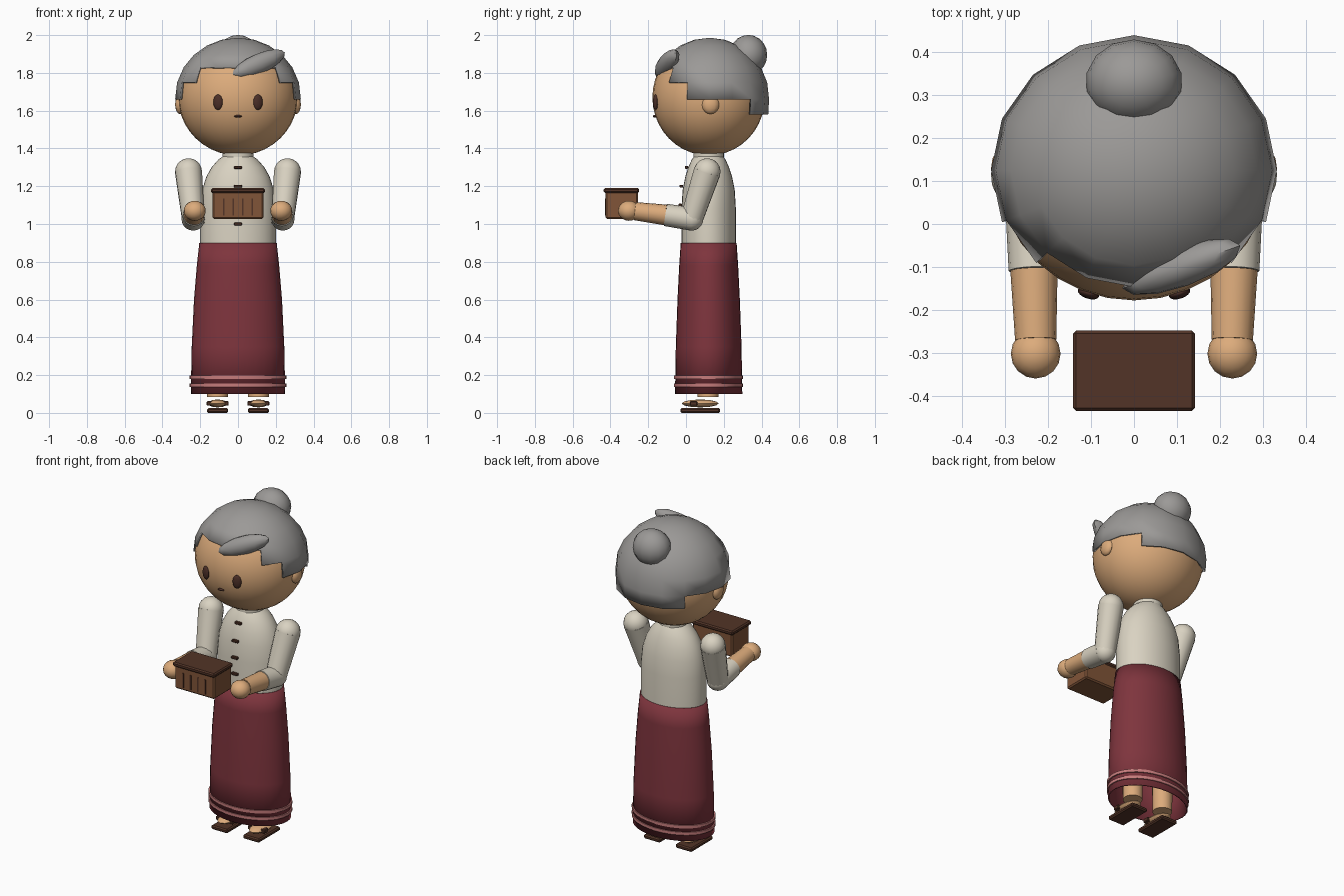
import bpy, bmesh, math
from mathutils import Vector, Matrix, Euler

if "Cube" in bpy.data.objects:
    bpy.data.objects.remove(bpy.data.objects["Cube"])

def material(name, rgb):
    m = bpy.data.materials.new(name)
    m.diffuse_color = (*rgb, 1)
    m.use_nodes = True
    m.node_tree.nodes["Principled BSDF"].inputs["Base Color"].default_value = m.diffuse_color
    return m

HAIR = material("grey hair", (0.33, 0.32, 0.31))
SKIN = material("skin", (0.72, 0.41, 0.2))
CLOTH = material("cream cloth", (0.7, 0.65, 0.54))
RED = material("deep red cloth", (0.21, 0.035, 0.047))
PINK = material("pink trim", (0.56, 0.2, 0.2))
WOOD = material("brown wood", (0.22, 0.09, 0.04))
DARK = material("dark brown wood", (0.085, 0.034, 0.02))
EYE = material("eye brown", (0.07, 0.028, 0.02))
CY = 0.12  # depth of the body axis

def finish(name, bm, mat):
    bmesh.ops.recalc_face_normals(bm, faces=bm.faces)
    me = bpy.data.meshes.new(name)
    bm.to_mesh(me)
    bm.free()
    me.materials.append(mat)
    ob = bpy.data.objects.new(name, me)
    bpy.context.collection.objects.link(ob)
    return ob

def ball(name, c, r, mat, rot=(0, 0, 0), seg=16, rings=10):
    bm = bmesh.new()
    bmesh.ops.create_uvsphere(bm, u_segments=seg, v_segments=rings, radius=1)
    m = Matrix.Translation(c) @ Euler([math.radians(a) for a in rot]).to_matrix().to_4x4() @ Matrix.Diagonal((*r, 1))
    bm.transform(m)
    return finish(name, bm, mat)

def limb(name, a, b, r1, r2, mat, seg=16):
    a, b = Vector(a), Vector(b)
    bm = bmesh.new()
    bmesh.ops.create_cone(bm, cap_ends=True, segments=seg, radius1=r1, radius2=r2, depth=(b - a).length)
    bm.transform(Matrix.Translation((a + b) / 2) @ (b - a).to_track_quat('Z', 'Y').to_matrix().to_4x4())
    return finish(name, bm, mat)

def box(name, c, size, mat, bevel=0):
    bm = bmesh.new()
    bmesh.ops.create_cube(bm, size=1)
    bm.transform(Matrix.Translation(c) @ Matrix.Diagonal((*size, 1)))
    if bevel:
        bmesh.ops.bevel(bm, geom=bm.edges[:], offset=bevel, segments=1, affect='EDGES')
    return finish(name, bm, mat)

def loft(name, rows, mat, caps=True, n=32, closed=False):
    """Elliptical rings; each row is (z, half width, half depth)."""
    bm = bmesh.new()
    rings = [[bm.verts.new((rx * math.cos(2 * math.pi * i / n), CY + ry * math.sin(2 * math.pi * i / n), z))
              for i in range(n)] for z, rx, ry in rows]
    pairs = list(zip(rings, rings[1:])) + ([(rings[-1], rings[0])] if closed else [])
    for lo, hi in pairs:
        for i in range(n):
            j = (i + 1) % n
            bm.faces.new((lo[i], lo[j], hi[j], hi[i]))
    if caps:
        bm.faces.new(rings[0][::-1])
        bm.faces.new(rings[-1])
    return finish(name, bm, mat)

# Skirt, open underneath, with two trim bands
skirt = loft("skirt", [(0.1, 0.25, 0.178), (0.35, 0.245, 0.174), (0.6, 0.233, 0.165),
                       (0.78, 0.218, 0.156), (0.9, 0.205, 0.148)], RED, caps=False)
sol = skirt.modifiers.new("thickness", 'SOLIDIFY')
sol.thickness = 0.008
sol.offset = -1
for k, z in enumerate((0.147, 0.189)):
    loft(f"skirt_band_{k + 1}", [(z - 0.009, 0.246, 0.174), (z - 0.009, 0.256, 0.183),
                                 (z + 0.009, 0.256, 0.183), (z + 0.009, 0.246, 0.174)], PINK, caps=False, closed=True)

# Blouse, collar and buttons
loft("blouse", [(0.89, 0.2, 0.144), (1.08, 0.2, 0.144), (1.18, 0.19, 0.138), (1.25, 0.168, 0.124),
                (1.3, 0.14, 0.108), (1.34, 0.105, 0.09), (1.36, 0.078, 0.076)], CLOTH)
loft("collar", [(1.345, 0.082, 0.08), (1.375, 0.082, 0.08)], CLOTH)
loft("neck", [(1.34, 0.065, 0.062), (1.42, 0.065, 0.062)], SKIN, n=16)
for k, (z, y) in enumerate(((1.3, 0.003), (1.2, -0.025), (1.1, -0.03), (1.0, -0.03))):
    box(f"button_{k + 1}", (0, y, z), (0.042, 0.018, 0.015), DARK, 0.003)

# Head and facial features
HC = Vector((0, CY, 1.67))
ball("head", HC, (0.316, 0.298, 0.307), SKIN, seg=32, rings=20)
ball("mouth", (0, -0.166, 1.57), (0.021, 0.009, 0.007), EYE, seg=12, rings=6)

# Hair cap with a stepped hairline: each sector stops at its own height
def hairline(deg):
    if 225 < deg < 315:
        return 1.83
    if 202.5 < deg < 337.5:
        return 1.75
    return 1.58 if 45 < deg < 135 else 1.66

N = 16
levels = [1.975, 1.945, 1.895, 1.83, 1.75, 1.66, 1.58]
bm = bmesh.new()
top = bm.verts.new((0, 0.125, 1.986))
rings = []
for z in levels:
    s = math.sqrt(max(0, 1 - ((z - 1.67) / 0.316) ** 2))
    if z < 1.67:
        s = max(s, 0.985)
    rings.append([bm.verts.new((0.333 * s * math.cos(2 * math.pi * i / N),
                                0.125 + 0.315 * s * math.sin(2 * math.pi * i / N), z)) for i in range(N)])
for i in range(N):
    j = (i + 1) % N
    bm.faces.new((top, rings[0][i], rings[0][j]))
    for k in range(len(levels) - 1):
        if levels[k + 1] >= hairline((i + 0.5) * 360 / N) - 0.001:
            bm.faces.new((rings[k][i], rings[k + 1][i], rings[k + 1][j], rings[k][j]))
bmesh.ops.delete(bm, geom=[v for v in bm.verts if not v.link_faces], context='VERTS')
cap = finish("hair_cap", bm, HAIR)
sol = cap.modifiers.new("thickness", 'SOLIDIFY')
sol.thickness = 0.012
sol.offset = -1

# Bun and swept forelock
ball("hair_bun", (0, 0.33, 1.895), (0.113, 0.1, 0.106), HAIR, seg=14, rings=10)
ball("forelock", (0.11, -0.1, 1.848), (0.158, 0.046, 0.053), HAIR, rot=(0, -22, 20), seg=12, rings=8)

# Tray box held in front: body, lid and slats
box("box_body", (0, -0.34, 1.1), (0.27, 0.17, 0.145), WOOD, 0.008)
box("box_lid", (0, -0.342, 1.177), (0.284, 0.187, 0.026), DARK, 0.007)
for k in range(4):
    box(f"box_slat_{k + 1}", (-0.075 + 0.05 * k, -0.425, 1.09), (0.009, 0.006, 0.09), DARK)

# Paired parts
for s, side in ((-1, "left"), (1, "right")):
    ball(f"eye_{side}", (s * 0.106, -0.161, 1.645), (0.026, 0.013, 0.041), EYE, rot=(0, 0, s * 18), rings=8)
    ball(f"ear_{side}", (s * 0.307, 0.13, 1.632), (0.026, 0.046, 0.05), SKIN, seg=12, rings=8)
    # Sleeve, elbow, forearm and hand
    shoulder, elbow = (s * 0.262, 0.112, 1.277), (s * 0.237, 0.03, 1.027)
    ball(f"shoulder_{side}", shoulder, (0.071, 0.071, 0.071), CLOTH)
    limb(f"upper_sleeve_{side}", shoulder, elbow, 0.072, 0.06, CLOTH)
    ball(f"elbow_{side}", elbow, (0.062, 0.062, 0.062), CLOTH)
    cuff = (s * 0.233, -0.108, 1.048)
    wrist = (s * 0.229, -0.27, 1.068)
    limb(f"lower_sleeve_{side}", elbow, cuff, 0.062, 0.059, CLOTH)
    limb(f"forearm_{side}", cuff, wrist, 0.055, 0.048, SKIN)
    ball(f"hand_{side}", (s * 0.229, -0.302, 1.07), (0.058, 0.058, 0.053), SKIN)
    # Leg, foot and sandal
    x = s * 0.108
    limb(f"leg_{side}", (x, 0.117, 0.085), (x, 0.117, 0.5), 0.055, 0.06, SKIN)
    ball(f"foot_{side}", (x, 0.075, 0.05), (0.052, 0.098, 0.021), SKIN, seg=12, rings=6)
    box(f"sandal_sole_{side}", (x, 0.075, 0.0125), (0.112, 0.21, 0.025), DARK, 0.007)
    box(f"sandal_strap_{side}", (x, 0.04, 0.05), (0.116, 0.04, 0.024), DARK, 0.004)

# Smooth shading with sharp edges kept
bpy.ops.object.select_all(action='SELECT')
bpy.context.view_layer.objects.active = skirt
bpy.ops.object.shade_smooth_by_angle(angle=math.radians(35))
